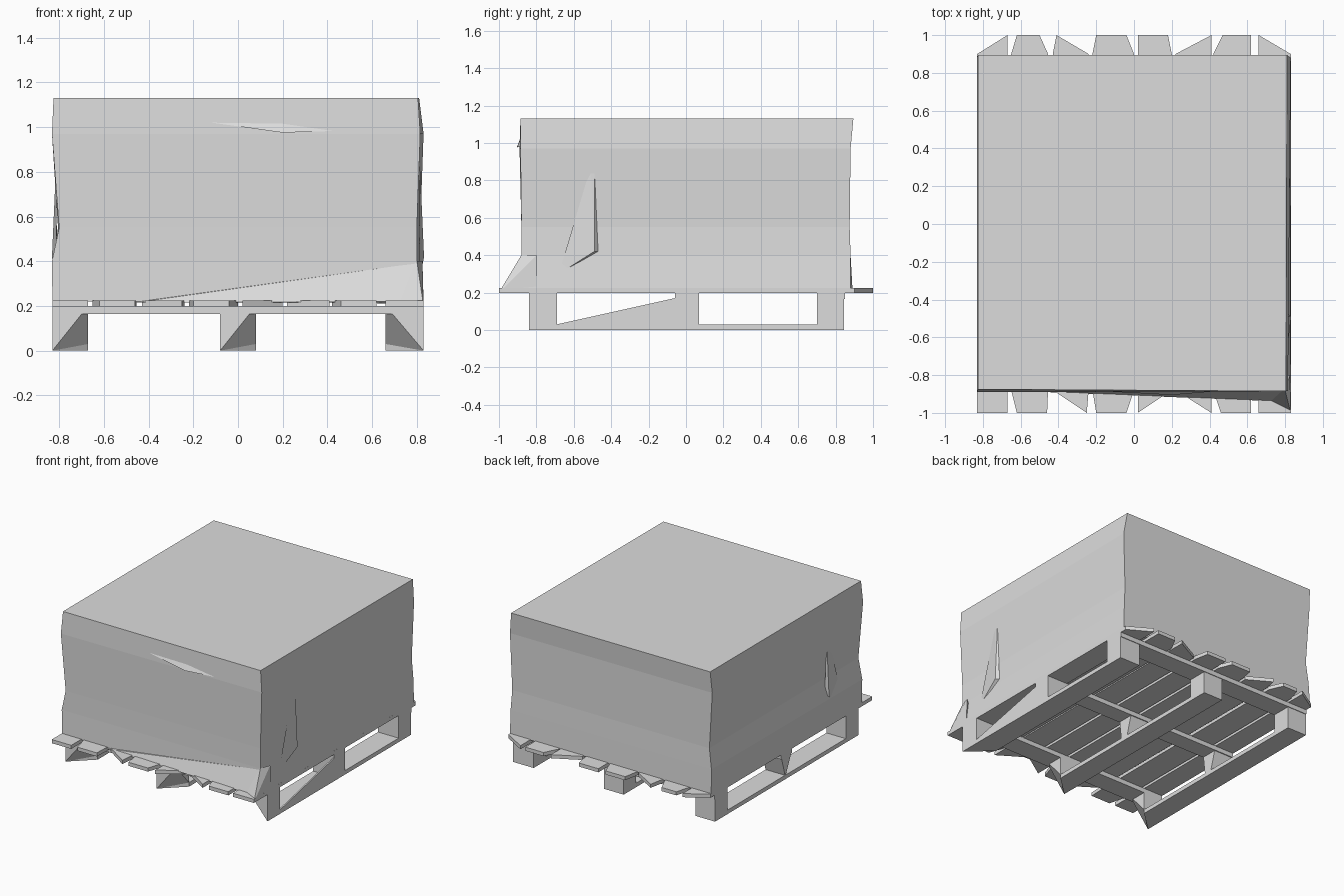
import bpy, bmesh

if "Cube" in bpy.data.objects:
    bpy.data.objects.remove(bpy.data.objects["Cube"])

grey = bpy.data.materials.new("plain_grey")
grey.diffuse_color = (0.72, 0.72, 0.72, 1)
grey.use_nodes = True
grey.node_tree.nodes["Principled BSDF"].inputs["Base Color"].default_value = grey.diffuse_color


def finish(bm, name):
    bmesh.ops.recalc_face_normals(bm, faces=bm.faces)
    me = bpy.data.meshes.new(name)
    bm.to_mesh(me)
    bm.free()
    me.materials.append(grey)
    ob = bpy.data.objects.new(name, me)
    bpy.context.collection.objects.link(ob)
    return ob


def hull(name, pts):
    bm = bmesh.new()
    for p in pts:
        bm.verts.new(p)
    r = bmesh.ops.convex_hull(bm, input=bm.verts)
    junk = [v for v in r["geom_interior"] if isinstance(v, bmesh.types.BMVert)]
    if junk:
        bmesh.ops.delete(bm, geom=junk, context='VERTS')
    return finish(bm, name)


def box(name, x, y, z):
    return hull(name, [(a, b, c) for a in x for b in y for c in z])


def prism(name, outline, z0, z1):
    bm = bmesh.new()
    f = bm.faces.new([bm.verts.new((x, y, z0)) for x, y in outline])
    r = bmesh.ops.extrude_face_region(bm, geom=[f])
    for v in r["geom"]:
        if isinstance(v, bmesh.types.BMVert):
            v.co.z = z1
    return finish(bm, name)


# wrapped load: stacked rings pinched at the waist (z, front-left, front-right, back-right, back-left)
rings = [
    (0.22, (-.83, -.88), (.83, -.89), (.83, .88), (-.83, .89)),
    (0.40, (-.832, -.88), (.80, -.88), (.825, .88), (-.825, .88)),
    (0.55, (-.80, -.88), (.80, -.88), (.815, .875), (-.805, .875)),
    (0.97, (-.832, -.89), (.815, -.885), (.83, .88), (-.832, .88)),
    (1.13, (-.825, -.875), (.805, -.885), (.81, .895), (-.825, .895)),
]
bm = bmesh.new()
loops = [[bm.verts.new((x, y, r[0])) for x, y in r[1:]] for r in rings]
for a, b in zip(loops, loops[1:]):
    for i in range(4):
        j = (i + 1) % 4
        bm.faces.new((a[i], a[j], b[j], b[i]))
bm.faces.new(loops[0][::-1])
bm.faces.new(loops[-1])
finish(bm, "wrapped_load")

# film pulled out at the front right corner, and the long low fold on the front
hull("film_corner", [(.80, -.88, .40), (.62, -.89, .21), (.83, -1, .20),
                     (.83, -.80, .20), (.825, -.80, .40)])
hull("front_low_fold", [(.79, -.88, .39), (-.46, -.87, .22), (-.46, -.89, .215),
                        (.62, -.91, .215), (.80, -.94, .22), (.79, -.87, .22)])
# small creases in the film
hull("front_crease", [(-.26, -.88, 1.04), (.2, -.905, .975), (.5, -.88, .985), (.2, -.88, 1.03)])
for side, s in (("left", -1), ("right", 1)):
    hull(side + "_crease", [(s * .81, -.68, .30), (s * .812, -.51, .87), (s * .812, -.49, .87),
                            (s * .832, -.49, .42), (s * .81, -.47, .42)])

# deck boards: x range, x of the clipped front tip, x of the clipped back tip
boards = [
    ((-.83, -.67), (-.83, -.67), (-.67,)),
    ((-.65, -.455), (-.62, -.46), (-.62, -.50)),
    ((-.43, -.24), (-.25,), (-.41,)),
    ((-.22, .0), (-.20, -.04), (-.20, -.04)),
    ((.02, .20), (.02,), (.02, .18)),
    ((.22, .41), (.41,), (.41,)),
    ((.42, .62), (.46, .62), (.47, .62)),
    ((.66, .83), (.66, .83), (.66,)),
]
for i, ((x0, x1), front, back) in enumerate(boards):
    outline = [(x0, -.88)] + [(x, -1) for x in front] + [(x1, -.88), (x1, .90)]
    outline += [(x, 1) for x in reversed(back)] + [(x0, .90)]
    prism("deck_board_%d" % (i + 1), outline, .198, .225)

# cross boards under the deck
spans = [("front", -.84, -.69), ("middle", -.06, .07), ("back", .70, .85)]
for n, y0, y1 in spans:
    box(n + "_cross_board", (-.83, .83), (y0, y1), (.165, .20))

# runners: skid plus three blocks; 'a' is the full corner, 'b' the clipped one
for n, a, b in (("left", -.83, -.67), ("middle", -.08, .08), ("right", .83, .66)):
    prism(n + "_skid", [(a, -.84), (b, -.69), (b, .845), (a, .845)], 0, .03)
    hull(n + "_front_block", [(a, -.84, .2), (b, -.84, .2), (a, -.69, .2), (b, -.69, .2),
                              (a, -.84, 0), (a, -.69, .02), (b, -.69, .03)])
    box(n + "_back_block", (a, b), (.70, .845), (.02, .19))
    mid = [(x, y, .19) for x in (a, b) for y in (-.06, .07)]
    if n == "right":
        # this block slopes forward down to the skid
        mid += [(a, .07, .02), (b, .07, .02), (a, -.06, .02), (b, -.06, .02)]
        hull("right_block_slope", [(a, -.06, .17), (a, -.06, .02), (a, -.69, .03),
                                   (a - .01, -.06, .17), (a - .01, -.06, .02), (a - .01, -.69, .03)])
    else:
        mid += [(a, .02, .02), (b, .02, .02), (b, -.04, .02)]
    hull(n + "_middle_block", mid)
